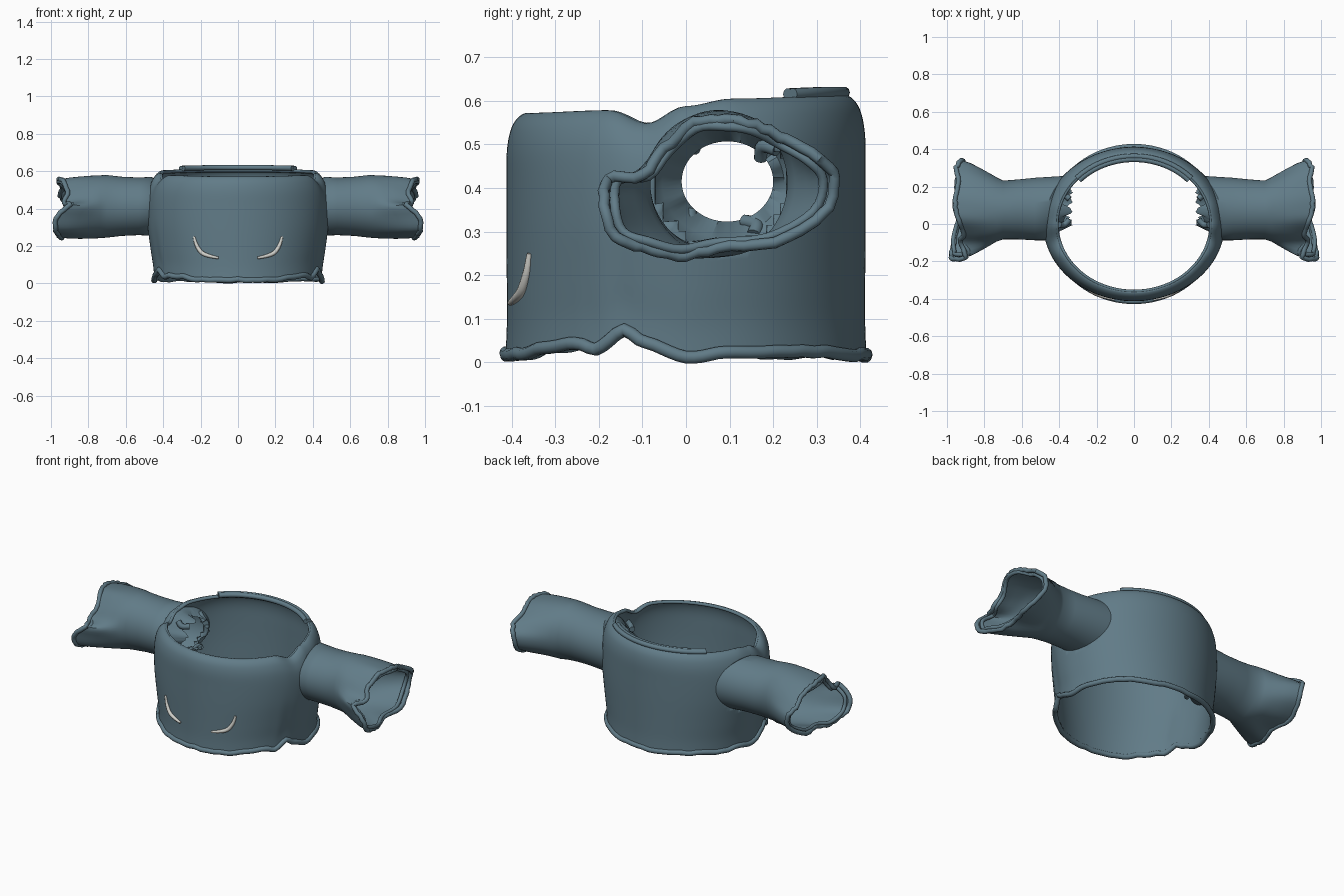
import bpy, bmesh, math, random
from mathutils import Vector

if "Cube" in bpy.data.objects:
    bpy.data.objects.remove(bpy.data.objects["Cube"])

random.seed(4)


def material(name, color):
    m = bpy.data.materials.new(name)
    m.diffuse_color = (*color, 1)
    m.use_nodes = True
    m.node_tree.nodes["Principled BSDF"].inputs["Base Color"].default_value = m.diffuse_color
    return m


CLOTH = material("blue_grey_cloth", (0.12, 0.20, 0.245))
PALE = material("pale_trim", (0.62, 0.62, 0.58))


def lookup(table, v):
    """Smoothly interpolated value from (key, value) pairs."""
    for (a, p), (b, q) in zip(table, table[1:]):
        if v <= b:
            t = max(0, (v - a) / (b - a))
            return p + (q - p) * t * t * (3 - 2 * t)
    return table[-1][1]


def spline(points, sub, closed):
    """Catmull-Rom resampling of a point list."""
    pts = [Vector(p) for p in points]
    n = len(pts)
    pick = (lambda i: pts[i % n]) if closed else (lambda i: pts[min(max(i, 0), n - 1)])
    out = []
    for i in range(n if closed else n - 1):
        a, b, c, d = (pick(i + k) for k in (-1, 0, 1, 2))
        for s in range(sub):
            t = s / sub
            out.append(0.5 * (2 * b + (c - a) * t + (2 * a - 5 * b + 4 * c - d) * t * t
                              + (3 * b - a - 3 * c + d) * t ** 3))
    return out if closed else out + [pts[-1]]


def finish(ob, mat, mirror=False, thick=0):
    ob.data.materials.clear()
    ob.data.materials.append(mat)
    if thick:
        m = ob.modifiers.new("thickness", 'SOLIDIFY')
        m.thickness, m.offset = thick, -1
    if mirror:
        ob.modifiers.new("mirror", 'MIRROR').use_clip = False
    bpy.ops.object.select_all(action='DESELECT')
    ob.select_set(True)
    bpy.context.view_layer.objects.active = ob
    bpy.ops.object.shade_smooth_by_angle(angle=math.radians(40))


def loft(name, rings, mat, cut=None, **kw):
    """Skin closed rings of equal length; drop faces whose centre passes cut()."""
    bm = bmesh.new()
    vs = [[bm.verts.new(p) for p in r] for r in rings]
    n = len(rings[0])
    for r, s in zip(vs, vs[1:]):
        for i in range(n):
            j = (i + 1) % n
            bm.faces.new((r[i], r[j], s[j], s[i]))
    if cut:
        dead = [f for f in bm.faces if cut(f.calc_center_median())]
        bmesh.ops.delete(bm, geom=dead, context='FACES')
    me = bpy.data.meshes.new(name)
    bm.to_mesh(me)
    bm.free()
    ob = bpy.data.objects.new(name, me)
    bpy.context.collection.objects.link(ob)
    finish(ob, mat, **kw)


def tube(name, pts, radius, mat=CLOTH, closed=True, mirror=False, radii=None):
    cu = bpy.data.curves.new(name, 'CURVE')
    cu.dimensions, cu.bevel_depth, cu.bevel_resolution = '3D', radius, 3
    cu.use_fill_caps = True
    sp = cu.splines.new('POLY')
    sp.points.add(len(pts) - 1)
    for i, p in enumerate(pts):
        sp.points[i].co = (*p, 1)
        sp.points[i].radius = radii[i] if radii else 1
    sp.use_cyclic_u = closed
    ob = bpy.data.objects.new(name, cu)
    bpy.context.collection.objects.link(ob)
    bpy.ops.object.select_all(action='DESELECT')
    ob.select_set(True)
    bpy.context.view_layer.objects.active = ob
    bpy.ops.object.convert(target='MESH')
    finish(bpy.context.view_layer.objects.active, mat, mirror)


# Torso: elliptical rings between a wavy hem and a dipping neckline
HEM = [(-.42, .018), (-.38, .02), (-.3, .037), (-.22, .045), (-.2, .03), (-.15, .075),
       (-.09, .045), (0, .014), (.12, .027), (.22, .022), (.3, .026), (.42, .016)]
RIM = [(-.42, .572), (-.2, .578), (-.1, .548), (0, .588), (.12, .605), (.42, .613)]
PROFILE = [(0, .447, .414), (.12, .452, .411), (.28, .466, .411), (.5, .482, .412),
           (.7, .485, .412), (.84, .477, .411), (.93, .46, .402), (.98, .44, .386),
           (1, .418, .366), (.975, .408, .356)]
N = 144


def torso_point(i, f, a, b):
    th = 2 * math.pi * i / N
    y = .412 * math.sin(th)
    lo, hi = lookup(HEM, y), lookup(RIM, y)
    return Vector((a * math.cos(th), b * math.sin(th), lo + (hi - lo) * f))


torso_rings = [[torso_point(i, *p) for i in range(N)] for p in spline(PROFILE, 5, False)]
CY, CZ = .085, .412


def in_armhole(c):
    return abs(c.x) > .3 and ((c.y - CY) / .155) ** 2 + ((c.z - CZ) / .142) ** 2 < 1


loft("torso", torso_rings, CLOTH, cut=in_armhole, thick=.01)

# Rolled hem and neckline piping
hem = [torso_point(i, 0, .449, .413) + Vector((0, 0, random.uniform(-.004, .004)))
       for i in range(0, N, 2)]
tube("hem_roll", spline(hem, 2, True), .015)
tube("neck_piping", [torso_point(i, .985, .412, .36) for i in range(N)], .009)

# Raised collar band along the back of the neck
arc = range(N // 4 - 19, N // 4 + 20)
for k, (a, b) in enumerate(((.415, .362), (.397, .345))):
    tube(f"collar_band_{k}", [torso_point(i, 1.01, a, b) for i in arc], .014, closed=False)

# Sleeve: frayed inner funnel, straight upper part, ragged flared cuff (y, z, x)
CUFF = [(.34, .42, .92), (.30, .47, .95), (.23, .51, .935), (.16, .545, .95),
        (.09, .555, .955), (.02, .55, .935), (-.05, .49, .91), (-.10, .43, .93),
        (-.175, .42, .90), (-.185, .36, .965), (-.165, .29, .975), (-.10, .265, .965),
        (-.02, .245, .95), (.07, .262, .925), (.2, .275, .95), (.315, .34, .92)]
M = 64
cuff = [Vector((p.z, p.x, p.y)) for p in spline(CUFF, 4, True)]


def oval(x, ry, rz, cy=CY, cz=CZ):
    return [Vector((x, cy + ry * math.cos(2 * math.pi * i / M),
                    cz + rz * math.sin(2 * math.pi * i / M))) for i in range(M)]


def on_torso(ring, inset):
    for p in ring:
        p.x = .485 * math.sqrt(1 - (p.y / .412) ** 2) - inset
    return ring


frayed = oval(.36, .105, .092, .095, .415)
for i, p in enumerate(frayed):
    p.x += .025 * math.sin(i * 6 * math.tau / M) + random.uniform(-.01, .01)
upper = oval(.70, .157, .167, .075)
fold = oval(.735, .172, .168, .078, .41)


def blend(r, s, t, swell=0):
    mid = Vector((0, CY, CZ))
    out = []
    for p, q in zip(r, s):
        v = p.lerp(q, t)
        d = v - mid
        d.x = 0
        out.append(v + d * swell)
    return out


sleeve_rings = [frayed, on_torso(oval(0, .14, .125), .055), on_torso(oval(0, .172, .157), .008),
                oval(.53, .167, .154, .08), oval(.62, .16, .158, .078), upper, fold,
                blend(fold, cuff, .25, .02), blend(fold, cuff, .5, .03),
                blend(fold, cuff, .75, .03), cuff]
loft("sleeve", sleeve_rings, CLOTH, mirror=True)

# Doubled, uneven rolled edge on each cuff
tube("cuff_roll", [p + Vector([random.uniform(-.004, .004) for _ in range(3)]) for p in cuff],
     .013, mirror=True)
mid = sum(cuff, Vector()) / M
inner = [p.lerp(Vector((p.x, mid.y, mid.z)), .09) + Vector((random.uniform(-.02, .004), 0, 0))
         for p in cuff[::4]]
tube("cuff_inner_roll", spline(inner, 4, True), .011, mirror=True)

# Loose torn flaps inside each armhole
for k, ang in enumerate((.6, 2.2, 3.9, 5.2)):
    c, s = math.cos(ang), math.sin(ang)
    flap = [(.40, CY + .15 * c, CZ + .135 * s), (.375, CY + .125 * c - .02 * s, CZ + .12 * s + .02 * c),
            (.345, CY + .105 * c, CZ + .1 * s)]
    tube(f"armhole_flap_{k}", spline(flap, 5, False), .016, closed=False, mirror=True)

# Curved pale pocket trims on the front
path = spline([(.235, .25, 0), (.222, .205, 0), (.195, .165, 0), (.155, .147, 0),
               (.105, .136, 0)], 5, False)
pocket = [(p.x, -.412 * math.sqrt(1 - (p.x / .47) ** 2) - .002, p.y) for p in path]
n = len(pocket) - 1
tube("pocket_trim", pocket, .011, PALE, closed=False, mirror=True,
     radii=[.55 + .45 * math.sin(math.pi * i / n) for i in range(n + 1)])
